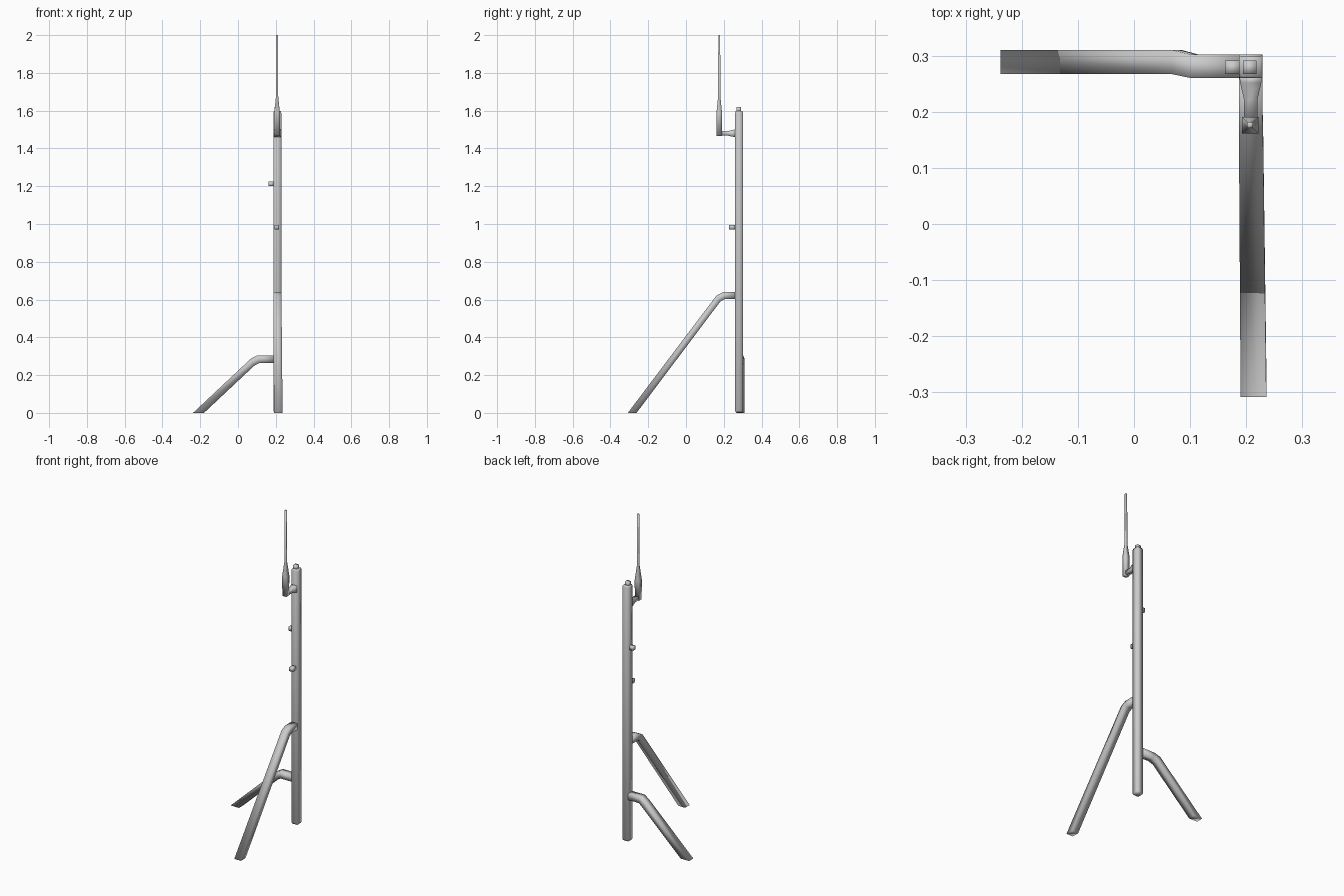
import bpy, bmesh

if "Cube" in bpy.data.objects:
    bpy.data.objects.remove(bpy.data.objects["Cube"])


def loft(name, rings):
    """Skin a row of four-cornered rings and close both ends."""
    bm = bmesh.new()
    loops = [[bm.verts.new(p) for p in ring] for ring in rings]
    for a, b in zip(loops, loops[1:]):
        for i in range(4):
            j = (i + 1) % 4
            bm.faces.new((a[i], a[j], b[j], b[i]))
    bm.faces.new(loops[0][::-1])
    bm.faces.new(loops[-1])
    bmesh.ops.recalc_face_normals(bm, faces=bm.faces)
    mesh = bpy.data.meshes.new(name)
    bm.to_mesh(mesh)
    bm.free()
    mesh.shade_smooth()
    obj = bpy.data.objects.new(name, mesh)
    bpy.context.collection.objects.link(obj)
    return obj


CORNERS = ((-1, -1), (1, -1), (1, 1), (-1, 1))


def bar(name, axis, centre, sections):
    """Straight square bar along an axis; sections are (position, half width)."""
    others = [i for i in range(3) if i != axis]
    rings = []
    for pos, half in sections:
        ring = []
        for c in CORNERS:
            p = [0, 0, 0]
            p[axis] = pos
            for o, m, s in zip(others, centre, c):
                p[o] = m + s * half
            ring.append(p)
        rings.append(ring)
    return loft(name, rings)


def leg(name, axis, sections):
    """Bent leg; sections are (upper point, lower point, side min, side max)."""
    rings = []
    for (su, zu), (sl, zl), a, b in sections:
        ring = []
        for s, z, w in ((su, zu, a), (su, zu, b), (sl, zl, b), (sl, zl, a)):
            ring.append((s, w, z) if axis == 0 else (w, s, z))
        rings.append(ring)
    return loft(name, rings)


PX, PY = 0.208, 0.281

# upright pole with slightly eased ends
bar("pole", 2, (PX, PY), [(0.003, 0.017), (0.012, 0.021), (1.588, 0.021), (1.598, 0.018)])

# lower leg reaching left
leg("left_leg", 0, [
    ((0.190, 0.305), (0.190, 0.265), 0.260, 0.302),
    ((0.102, 0.305), (0.115, 0.265), 0.260, 0.302),
    ((0.068, 0.287), (0.085, 0.249), 0.267, 0.310),
    ((-0.238, 0.0), (-0.180, 0.0), 0.267, 0.310)])

# taller leg reaching forward
leg("front_leg", 1, [
    ((0.263, 0.640), (0.263, 0.602), 0.187, 0.229),
    ((0.197, 0.640), (0.205, 0.602), 0.187, 0.229),
    ((0.162, 0.622), (0.182, 0.590), 0.187, 0.230),
    ((-0.308, 0.0), (-0.262, 0.0), 0.190, 0.236)])

# small pegs on the pole
bar("top_peg", 2, (0.206, 0.279), [(1.590, 0.012), (1.619, 0.012)])
bar("side_peg", 0, (0.279, 1.212), [(0.162, 0.012), (0.190, 0.012)])
bar("front_peg", 1, (0.206, 0.983), [(0.228, 0.012), (0.263, 0.012)])

# bracket and upright antenna
bar("antenna_bracket", 1, (PX, 1.480),
    [(0.263, 0.020), (0.252, 0.019), (0.222, 0.012), (0.185, 0.012)])
bar("antenna", 2, (0.207, 0.176),
    [(1.466, 0.014), (1.590, 0.0145), (1.675, 0.006), (2.0, 0.005)])
